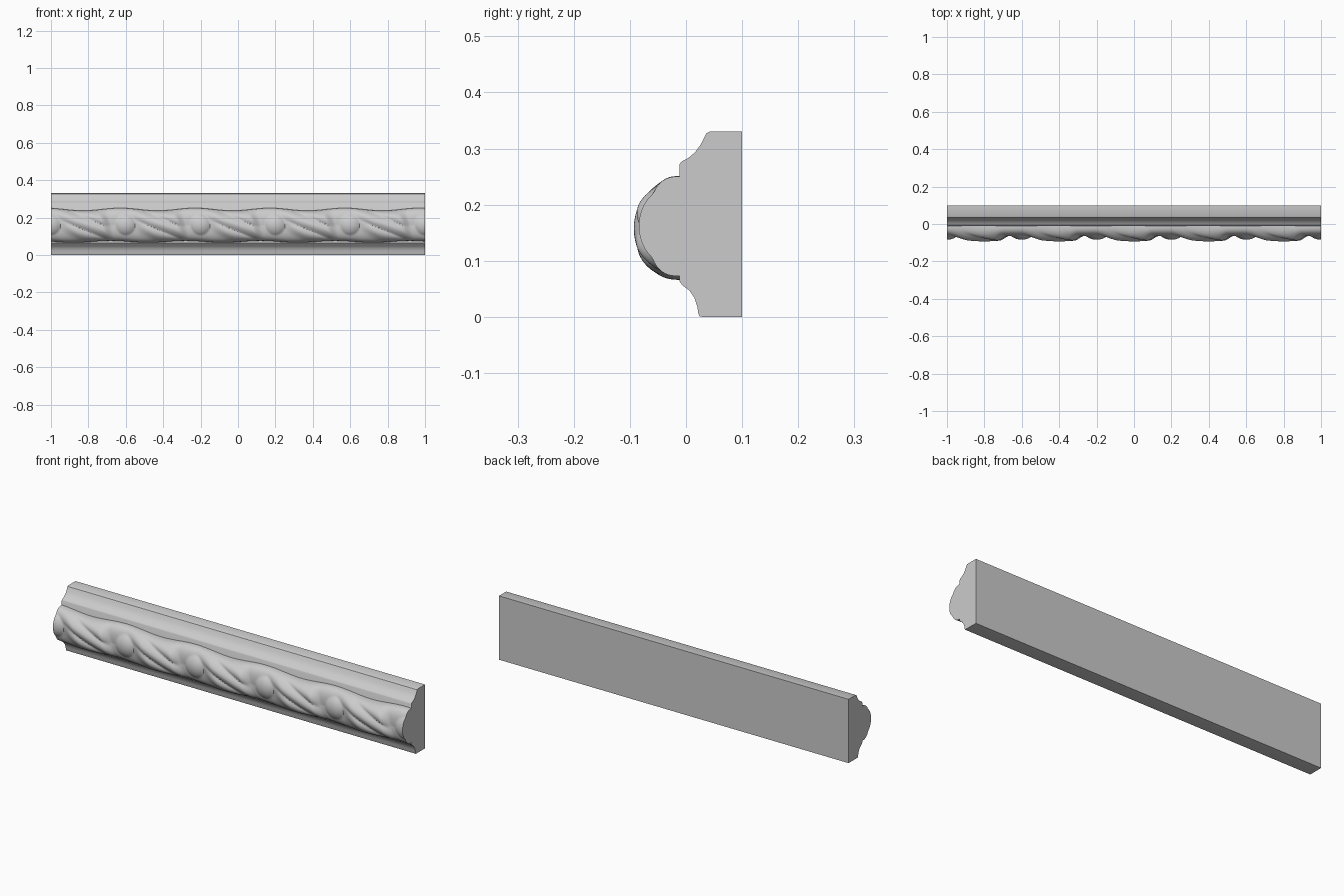
import bpy, bmesh
from math import sin, cos, pi, exp, sqrt

if "Cube" in bpy.data.objects:
    bpy.data.objects.remove(bpy.data.objects["Cube"])

PITCH = 0.4      # spacing of the carved beads
ZC = 0.158       # centre height of the carved band


def loft(name, sections):
    """Skin closed cross-sections and cap both ends."""
    bm = bmesh.new()
    rings = [[bm.verts.new(p) for p in s] for s in sections]
    n = len(rings[0])
    for a, b in zip(rings, rings[1:]):
        for i in range(n):
            j = (i + 1) % n
            bm.faces.new((a[i], a[j], b[j], b[i]))
    bm.faces.new(rings[0])
    bm.faces.new(rings[-1])
    bmesh.ops.recalc_face_normals(bm, faces=bm.faces)
    mesh = bpy.data.meshes.new(name)
    bm.to_mesh(mesh)
    bm.free()
    ob = bpy.data.objects.new(name, mesh)
    bpy.context.collection.objects.link(ob)
    bpy.context.view_layer.objects.active = ob
    ob.select_set(True)
    bpy.ops.object.shade_smooth_by_angle(angle=0.6)
    ob.select_set(False)
    return ob


# Plain moulding: profile (y, z) with a cove above and a rounded lip below
profile = [(0.1, 0), (0.1, 0.33), (0.042, 0.33), (0.036, 0.327), (0.032, 0.319),
           (0.026, 0.307), (0.016, 0.293), (0.004, 0.283), (-0.008, 0.277),
           (-0.012, 0.271), (-0.012, 0.064), (-0.006, 0.056), (0.006, 0.047),
           (0.015, 0.034), (0.02, 0.019), (0.022, 0.006), (0.024, 0.001), (0.03, 0)]
loft("moulding", [[(x, y, z) for y, z in profile] for x in (-1, 1)])


def step(a, b, v):
    t = max(0, min(1, (v - a) / (b - a)))
    return t * t * (3 - 2 * t)


def carved_section(x):
    """Half-round section of twisting leaves, with a bead once per pitch."""
    u = (x + 0.6 + PITCH / 2) % PITCH - PITCH / 2
    top = 0.086 + 0.007 * cos(2 * pi * (u + 0.03) / PITCH)
    low = 0.087 + 0.005 * cos(2 * pi * (u - 0.12) / PITCH)
    pts = []
    count = 40
    for i in range(count + 1):
        a = pi * i / count
        c, s = cos(a), max(0, sin(a))
        dz = c * (top if c > 0 else low)
        # leaf body, hollowed around the bead with a sharp tip on its left
        gap = step(-0.125, -0.075, u + 0.3 * dz) * (1 - step(0.03, 0.13, u + 0.5 * dz))
        h = 0.081 * s ** 0.8 * (1 - 0.36 * gap * (1 - 0.35 * abs(c)))
        # diagonal folds along the leaf
        d = dz + 0.42 * (u - PITCH / 2 if u > 0 else u + PITCH / 2)
        fold = 0.5 * (1 + cos(2 * pi * d / 0.068))
        crease = exp(-((d + 0.034) / 0.008) ** 2) + exp(-((d - 0.034) / 0.008) ** 2)
        h -= s * (1 - gap) * (0.007 * (1 - fold) + 0.005 * crease)
        # bead
        q = 1 - (u / 0.072) ** 2 - ((dz - 0.004) / 0.068) ** 2
        if q > 0:
            h = max(h, 0.018 + 0.054 * sqrt(q))
        pts.append((x, -0.012 - max(h, 0), ZC + dz))
    # seat the band slightly inside the moulding
    return pts + [(x, -0.005, pts[-1][2]), (x, -0.005, pts[0][2])]


loft("carved_leaf_band", [carved_section(-1 + i / 160) for i in range(321)])
